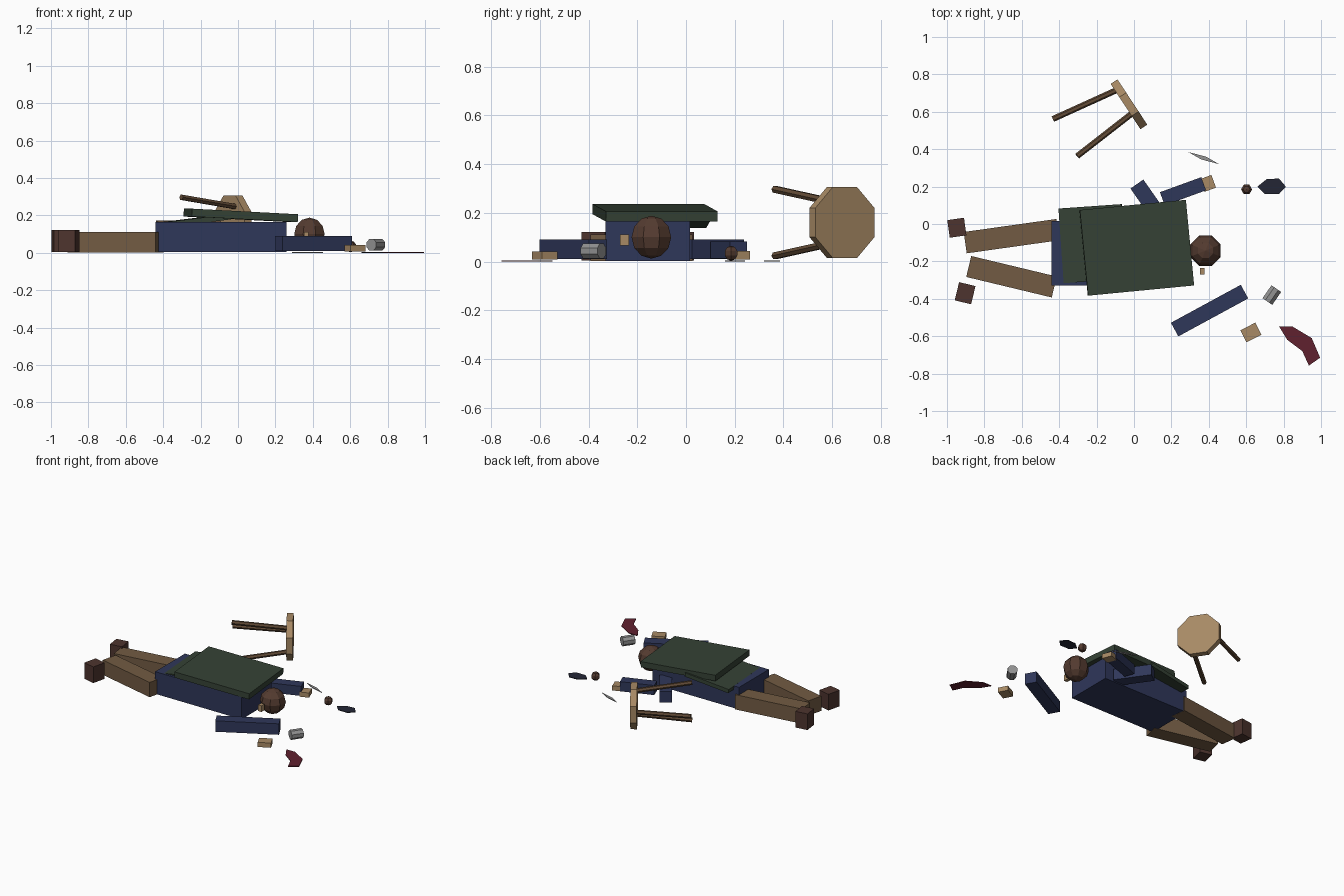
import bpy, bmesh
from math import radians, cos, sin, pi
from mathutils import Vector, Matrix

cube = bpy.data.objects.get("Cube")
if cube:
    bpy.data.objects.remove(cube, do_unlink=True)


def linear(c):
    c /= 255
    return c / 12.92 if c < 0.04045 else ((c + 0.055) / 1.055) ** 2.4


def material(name, *rgb):
    m = bpy.data.materials.new(name)
    m.use_nodes = True
    col = (*[linear(c) for c in rgb], 1)
    m.diffuse_color = col
    bsdf = m.node_tree.nodes["Principled BSDF"]
    bsdf.inputs["Base Color"].default_value = col
    bsdf.inputs["Roughness"].default_value = 0.9
    return m


BLUE = material("coat_blue", 47, 55, 90)
GREEN = material("cloak_green", 53, 66, 53)
TROUSER = material("trouser_brown", 114, 91, 67)
SKIN = material("light_tan", 168, 138, 101)
LEATHER = material("leather_brown", 77, 52, 46)
HAIR = material("hair_brown", 84, 59, 48)
WOOD = material("wood_brown", 98, 75, 54)
METAL = material("metal_grey", 146, 146, 146)
RED = material("cloth_red", 96, 33, 47)
DARK = material("dark_slate", 35, 38, 53)


def finish(name, bm, mat, matrix=Matrix()):
    bm.transform(matrix)
    bmesh.ops.recalc_face_normals(bm, faces=bm.faces)
    me = bpy.data.meshes.new(name)
    bm.to_mesh(me)
    bm.free()
    me.materials.append(mat)
    ob = bpy.data.objects.new(name, me)
    bpy.context.collection.objects.link(ob)
    return ob


def box(name, mat, center, size, turn=0, tilt=0):
    bm = bmesh.new()
    bmesh.ops.create_cube(bm, size=1)
    m = (Matrix.Translation(center) @ Matrix.Rotation(radians(turn), 4, 'Z')
         @ Matrix.Rotation(radians(tilt), 4, 'Y') @ Matrix.Diagonal((*size, 1)))
    return finish(name, bm, mat, m)


def ball(name, mat, center, radius, segments, rings):
    bm = bmesh.new()
    bmesh.ops.create_uvsphere(bm, u_segments=segments, v_segments=rings, radius=radius)
    turn = Matrix.Rotation(pi / segments, 4, 'Z')
    return finish(name, bm, mat, Matrix.Translation(center) @ turn)


def rod(name, mat, a, b, radius, sides):
    a, b = Vector(a), Vector(b)
    bm = bmesh.new()
    bmesh.ops.create_cone(bm, cap_ends=True, segments=sides, radius1=radius,
                          radius2=radius, depth=(b - a).length)
    # a flat side faces up, whatever the axis
    m = (Matrix.Translation((a + b) / 2) @ (b - a).to_track_quat('Z', 'Y').to_matrix().to_4x4()
         @ Matrix.Rotation(pi / sides, 4, 'Z'))
    return finish(name, bm, mat, m)


def plate(name, mat, outline, thickness=0.005):
    bm = bmesh.new()
    face = bm.faces.new([bm.verts.new((x, y, 0)) for x, y in outline])
    new = bmesh.ops.extrude_face_region(bm, geom=[face])["geom"]
    top = [v for v in new if isinstance(v, bmesh.types.BMVert)]
    bmesh.ops.translate(bm, verts=top, vec=(0, 0, thickness))
    return finish(name, bm, mat)


# Body lying along x
box("lower_torso", BLUE, (-0.305, -0.157, 0.084), (0.27, 0.345, 0.162))
box("upper_torso", BLUE, (0.045, -0.157, 0.084), (0.43, 0.345, 0.162))
ball("head", HAIR, (0.382, -0.142, 0.1), 0.088, 8, 6)
box("ear", SKIN, (0.365, -0.252, 0.088), (0.026, 0.036, 0.045))

# Legs and shoes
box("left_leg", TROUSER, (-0.655, -0.065, 0.056), (0.5, 0.115, 0.108), 8)
box("right_leg", TROUSER, (-0.655, -0.282, 0.056), (0.47, 0.115, 0.108), -13.5)
box("left_shoe", LEATHER, (-0.947, -0.02, 0.063), (0.09, 0.095, 0.118), 8)
box("right_shoe", LEATHER, (-0.903, -0.37, 0.063), (0.09, 0.1, 0.118), -13.5)

# Arms and hands
box("left_upper_arm", BLUE, (0.09, 0.107, 0.05), (0.26, 0.084, 0.08), -55)
box("left_forearm", BLUE, (0.262, 0.175, 0.048), (0.235, 0.075, 0.07), 20)
box("left_hand", SKIN, (0.395, 0.217, 0.026), (0.066, 0.072, 0.034), 20)
box("right_arm", BLUE, (0.404, -0.463, 0.05), (0.425, 0.083, 0.08), 28.5)
box("right_hand", SKIN, (0.625, -0.58, 0.025), (0.09, 0.072, 0.034), 27)

# Cloak in two overlapping slabs
box("cloak_lower", GREEN, (-0.22, -0.105, 0.172), (0.34, 0.4, 0.028), 4, -7)
box("cloak_upper", GREEN, (0.015, -0.127, 0.2), (0.57, 0.46, 0.042), 5.5, 3)

# Toppled stool: upright octagonal seat, three splayed legs
normal = Vector((0.835, 0.55, 0)).normalized()
across = Vector((normal.y, -normal.x, 0))
up = Vector((0, 0, 1))
seat = Vector((-0.027, 0.64, 0.16))
rod("stool_seat", SKIN, seat - normal * 0.022, seat + normal * 0.022, 0.157, 8)
for i in range(3):
    angle = pi / 3 + i * 2 * pi / 3
    spoke = across * cos(angle) + up * sin(angle)
    rod(f"stool_leg_{i + 1}", WOOD, seat - normal * 0.015 + spoke * 0.1,
        seat - normal * 0.383 + spoke * 0.158, 0.016, 6)

# Cup on its side
cup, axis = Vector((0.737, -0.38, 0.043)), Vector((0.57, 0.82, 0))
rod("cup", METAL, cup - axis * 0.042, cup + axis * 0.042, 0.034, 8)

# Small scattered things
ball("small_ball", HAIR, (0.602, 0.185, 0.034), 0.031, 6, 5)
plate("blade", METAL, [(0.29, 0.385), (0.36, 0.345), (0.455, 0.32), (0.385, 0.36)])
plate("dark_scrap", DARK, [(0.66, 0.2), (0.71, 0.24), (0.775, 0.243),
                           (0.812, 0.2), (0.775, 0.16), (0.7, 0.16)])
plate("red_cloth", RED, [(0.775, -0.547), (0.845, -0.547), (0.95, -0.61), (0.995, -0.715),
                         (0.935, -0.757), (0.9, -0.68), (0.82, -0.62)])
